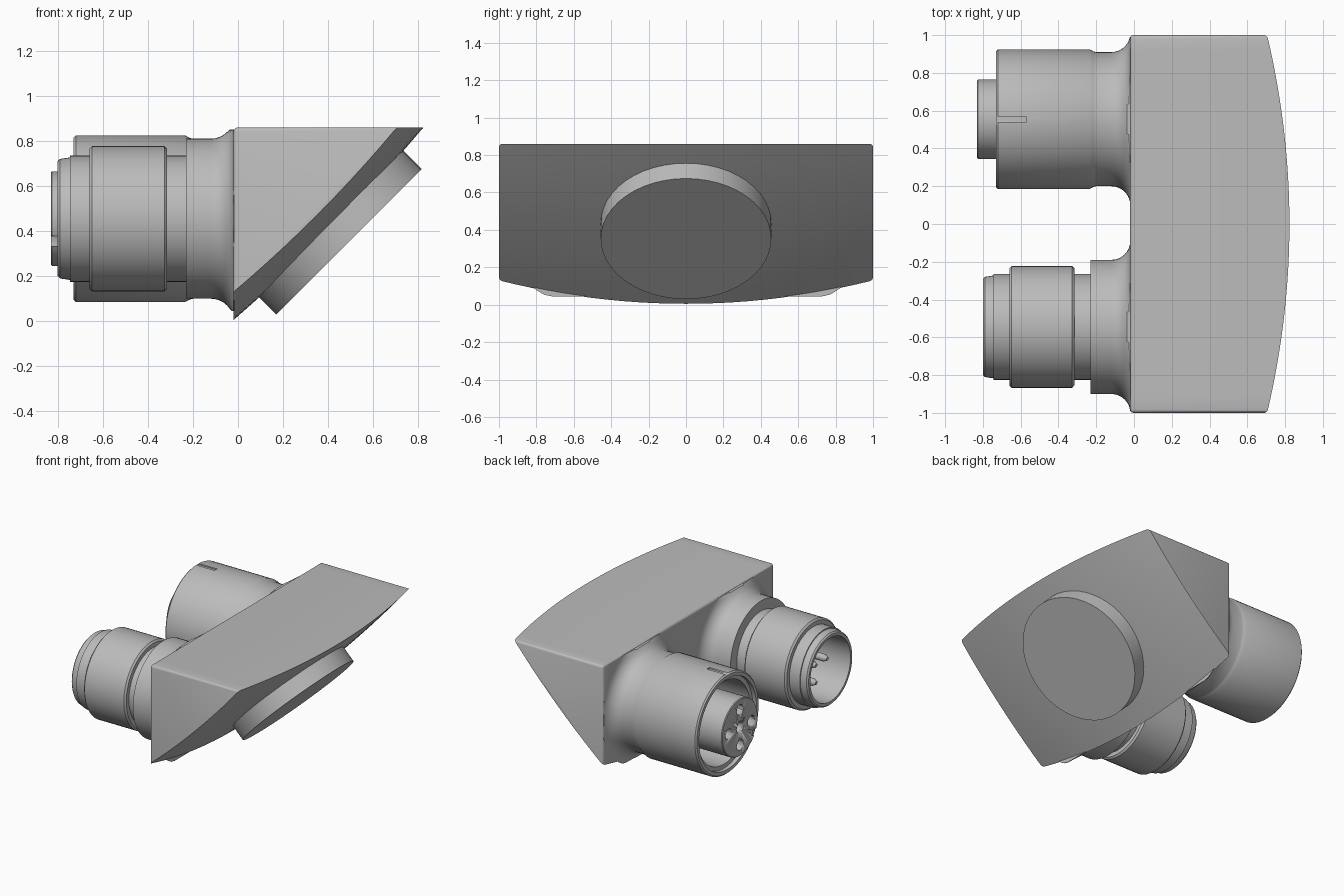
import bpy, bmesh, math
from mathutils import Matrix, Vector

cube = bpy.data.objects.get("Cube")
if cube:
    bpy.data.objects.remove(cube, do_unlink=True)

grey = bpy.data.materials.new("mid_grey")
grey.use_nodes = True
grey.diffuse_color = (0.5, 0.5, 0.5, 1)
grey.node_tree.nodes["Principled BSDF"].inputs["Base Color"].default_value = (0.5, 0.5, 0.5, 1)

AXIS_Z = 0.455          # height of both connector axes
SOCKET_Y, PLUG_Y = 0.555, -0.545


def finish(bm, name, angle=30):
    """Turn a bmesh into a shaded object."""
    bmesh.ops.recalc_face_normals(bm, faces=bm.faces)
    mesh = bpy.data.meshes.new(name)
    bm.to_mesh(mesh)
    bm.free()
    mesh.materials.append(grey)
    ob = bpy.data.objects.new(name, mesh)
    bpy.context.collection.objects.link(ob)
    bpy.ops.object.select_all(action='DESELECT')
    ob.select_set(True)
    bpy.context.view_layer.objects.active = ob
    bpy.ops.object.shade_smooth_by_angle(angle=math.radians(angle))
    return ob


def lathe(name, profile, y, steps=64):
    """Spin (x, radius) points around a connector axis, kept within the body outline."""
    bm = bmesh.new()
    verts = [bm.verts.new((x, 0, r)) for x, r in profile]
    edges = [bm.edges.new(pair) for pair in zip(verts, verts[1:])]
    bmesh.ops.spin(bm, geom=verts + edges, cent=(0, 0, 0), axis=(1, 0, 0),
                   angle=math.tau, steps=steps)
    bmesh.ops.remove_doubles(bm, verts=bm.verts, dist=0.0005)
    for v in bm.verts:
        v.co.y = max(-0.99, min(0.99, v.co.y + y))
        v.co.z = max(0.045, min(0.85, v.co.z + AXIS_Z))
    return finish(bm, name)


def add_rod(bm, start, end, r, tip=None, segments=16):
    """Add a cylinder along x between two points sharing y and z."""
    mid = (Vector(start) + Vector(end)) / 2
    turn = Matrix.Rotation(-math.pi / 2, 4, 'Y')
    bmesh.ops.create_cone(bm, cap_ends=True, segments=segments, radius1=r,
                          radius2=r if tip is None else tip, depth=abs(end[0] - start[0]),
                          matrix=Matrix.Translation(mid) @ turn)


def add_box(bm, centre, size):
    bmesh.ops.create_cube(bm, size=1, matrix=Matrix.Translation(centre) @ Matrix.Diagonal((*size, 1)))


def cut(target, bm):
    """Subtract a bmesh from an object."""
    cutter = finish(bm, "cutter")
    cutter.hide_render = True
    mod = target.modifiers.new("cut", 'BOOLEAN')
    mod.operation = 'DIFFERENCE'
    mod.solver = 'EXACT'
    mod.object = cutter
    bpy.context.view_layer.objects.active = target
    bpy.ops.object.modifier_apply(modifier=mod.name)
    bpy.data.objects.remove(cutter, do_unlink=True)


def contact_spots(y):
    """Four contacts around the axis and one in the middle."""
    spots = [(y, AXIS_Z)]
    for i in range(4):
        a = i * math.pi / 2
        spots.append((y + 0.13 * math.cos(a), AXIS_Z + 0.13 * math.sin(a)))
    return spots


# Wedge body with a domed slanted face
LEFT, TOP, STATIONS, ROWS = -0.02, 0.86, 24, 10
bm = bmesh.new()
sections = []
for i in range(STATIONS + 1):
    y = -1 + 2 * i / STATIONS
    x_top, z_low = 0.823 - 0.118 * y * y, 0.005 + 0.125 * y * y
    section = [bm.verts.new((LEFT, y, TOP))]
    for j in range(ROWS + 1):
        t = j / ROWS
        bulge = 0.016 * (1 - (2 * t - 1) ** 2)
        section.append(bm.verts.new((x_top + (LEFT - x_top) * t + bulge, y,
                                     TOP + (z_low - TOP) * t - bulge)))
    sections.append(section)
for a, b in zip(sections, sections[1:]):
    for j in range(len(a)):
        k = (j + 1) % len(a)
        bm.faces.new((a[j], a[k], b[k], b[j]))
soft = [bm.edges.get((a[0], b[0])) for a, b in zip(sections, sections[1:])]
for s in (sections[0], sections[-1]):
    bm.faces.new(s)
    soft += [bm.edges.get((s[0], s[1])), bm.edges.get((s[0], s[-1]))]
bmesh.ops.recalc_face_normals(bm, faces=bm.faces)
bmesh.ops.bevel(bm, geom=soft, offset=0.018, segments=3, profile=0.5, affect='EDGES')
finish(bm, "wedge_body")

# Round boss on the slanted face
bm = bmesh.new()
normal = Vector((1, 0, -1)).normalized()
outer = Vector((0.4925, 0, 0.3525))
bmesh.ops.create_cone(bm, cap_ends=True, segments=48, radius1=0.456, radius2=0.456, depth=0.18,
                      matrix=Matrix.Translation(outer - normal * 0.09)
                      @ Matrix.Rotation(math.radians(135), 4, 'Y'))
finish(bm, "slanted_boss")

# Flared root shared by both connectors
root = [(-0.015, 0), (-0.015, 0.455)]
for i in range(9):
    a = math.pi / 2 * (1 - i / 8)
    root.append((-0.12 + 0.1 * math.sin(a), 0.455 - 0.1 * math.cos(a)))

# Socket connector shell with a locating groove on top
shell = lathe("socket_shell", root + [
    (-0.2, 0.355), (-0.215, 0.359), (-0.235, 0.37), (-0.72, 0.37), (-0.73, 0.36), (-0.73, 0.335),
    (-0.7, 0.335), (-0.7, 0.305), (-0.3, 0.305), (-0.3, 0)], SOCKET_Y)
bm = bmesh.new()
add_box(bm, (-0.67, SOCKET_Y, 0.83), (0.2, 0.03, 0.03))
cut(shell, bm)

# Socket insert with contact holes and a keyway
insert = lathe("socket_insert", [(-0.29, 0), (-0.29, 0.21), (-0.825, 0.21), (-0.83, 0.205),
                                 (-0.83, 0)], SOCKET_Y)
bm = bmesh.new()
for y, z in contact_spots(SOCKET_Y):
    add_rod(bm, (-0.68, y, z), (-0.9, y, z), 0.038)
add_box(bm, (-0.75, SOCKET_Y - 0.19, AXIS_Z - 0.1), (0.4, 0.09, 0.045))
cut(insert, bm)

# Plug connector: neck and hollow sleeve
lathe("plug_sleeve", root + [
    (-0.23, 0.355), (-0.23, 0.28), (-0.745, 0.28), (-0.745, 0.272), (-0.79, 0.265),
    (-0.8, 0.255), (-0.8, 0.235), (-0.45, 0.235), (-0.45, 0)], PLUG_Y)

# Coupling ring around the plug
lathe("coupling_ring", [
    (-0.315, 0.27), (-0.315, 0.31), (-0.327, 0.322), (-0.648, 0.322),
    (-0.66, 0.31), (-0.66, 0.27), (-0.315, 0.27)], PLUG_Y)

# Plug contact pins with tapered tips
bm = bmesh.new()
for y, z in contact_spots(PLUG_Y):
    add_rod(bm, (-0.44, y, z), (-0.66, y, z), 0.026)
    add_rod(bm, (-0.66, y, z), (-0.685, y, z), 0.026, 0.012)
finish(bm, "contact_pins")
